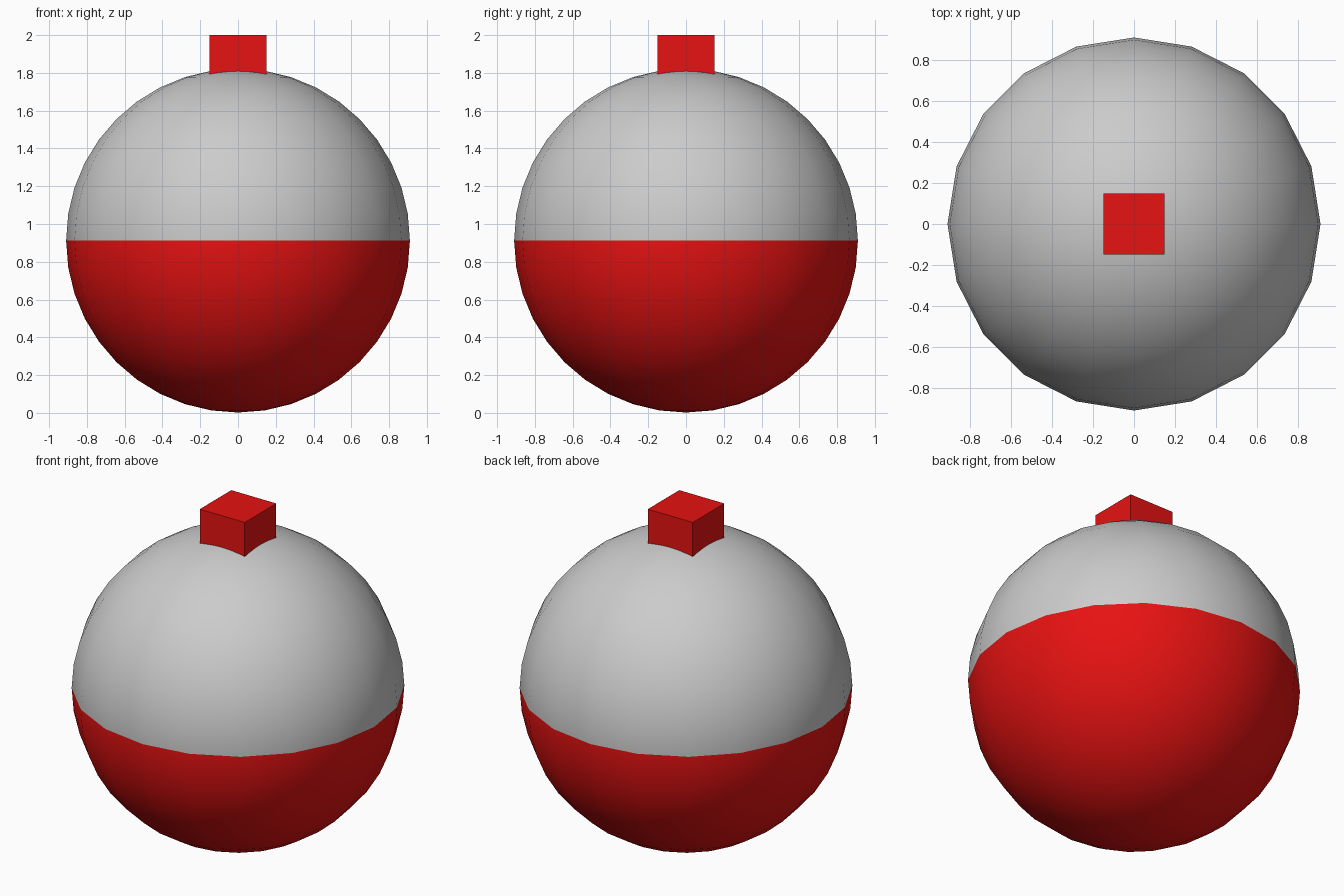
import bpy, bmesh
from mathutils import Matrix

if "Cube" in bpy.data.objects:
    bpy.data.objects.remove(bpy.data.objects["Cube"])

RADIUS, CENTRE_Z = 0.91, 0.912

red = bpy.data.materials.new("red")
red.diffuse_color = (0.8, 0.006, 0.006, 1)
red.use_nodes = True
red.node_tree.nodes["Principled BSDF"].inputs["Base Color"].default_value = red.diffuse_color


def add_object(name, bm, smooth, material=None):
    bmesh.ops.recalc_face_normals(bm, faces=bm.faces)
    for f in bm.faces:
        f.smooth = smooth
    mesh = bpy.data.meshes.new(name)
    bm.to_mesh(mesh)
    bm.free()
    if material:
        mesh.materials.append(material)
    obj = bpy.data.objects.new(name, mesh)
    bpy.context.collection.objects.link(obj)
    return obj


# Float ball: one smooth 20 x 20 sphere, lower half painted red
bm = bmesh.new()
bmesh.ops.create_uvsphere(bm, u_segments=20, v_segments=20, radius=RADIUS)
for f in bm.faces:
    f.material_index = 1 if f.calc_center_median().z < 0 else 0
bmesh.ops.translate(bm, verts=bm.verts, vec=(0, 0, CENTRE_Z))
ball = add_object("float_ball", bm, True)
ball.data.materials.append(None)
ball.data.materials.append(red)
# Indices are clamped while the slots are empty, so paint again
for p in ball.data.polygons:
    p.material_index = 1 if p.center.z < CENTRE_Z else 0

# Top button: small cube sunk into the ball
bm = bmesh.new()
bmesh.ops.create_cube(bm, size=0.3, matrix=Matrix.Translation((0, 0, 1.85)))
add_object("top_button", bm, False, red)
